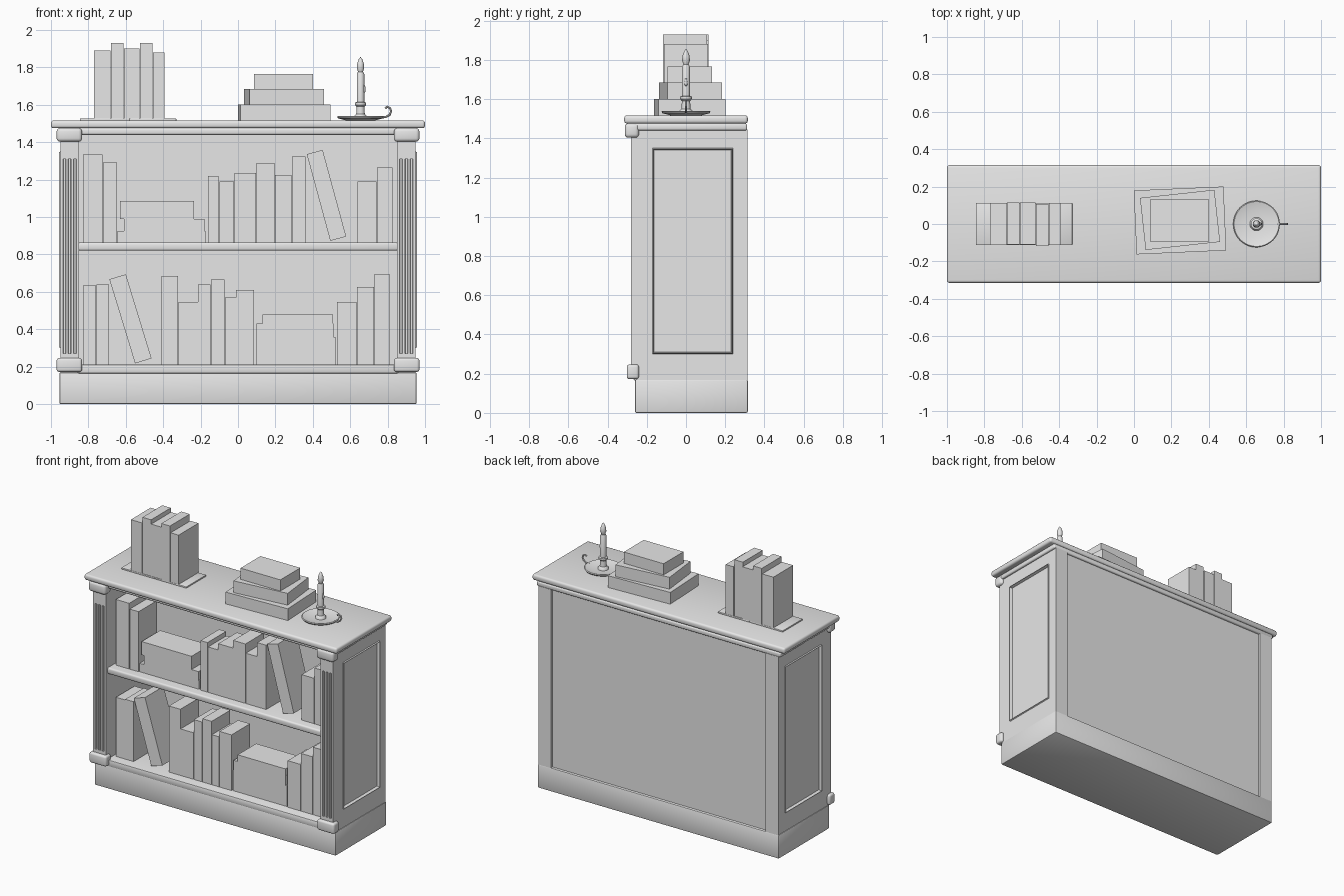
import bpy, bmesh, math
from mathutils import Matrix, Vector

if "Cube" in bpy.data.objects:
    bpy.data.objects.remove(bpy.data.objects["Cube"])

grey = bpy.data.materials.new("plain_grey")
grey.diffuse_color = (0.8, 0.8, 0.8, 1)
grey.use_nodes = True
grey.node_tree.nodes["Principled BSDF"].inputs["Base Color"].default_value = grey.diffuse_color


def finish(name, bm):
    bmesh.ops.recalc_face_normals(bm, faces=bm.faces[:])
    me = bpy.data.meshes.new(name)
    bm.to_mesh(me)
    bm.free()
    me.materials.append(grey)
    ob = bpy.data.objects.new(name, me)
    bpy.context.collection.objects.link(ob)
    return ob


def box_mesh(x0, x1, y0, y1, z0, z1, bevel=0.0, segs=2):
    bm = bmesh.new()
    bmesh.ops.create_cube(bm, size=1)
    for v in bm.verts:
        v.co = ((x0 + x1) / 2 + v.co.x * (x1 - x0),
                (y0 + y1) / 2 + v.co.y * (y1 - y0),
                (z0 + z1) / 2 + v.co.z * (z1 - z0))
    if bevel:
        bmesh.ops.bevel(bm, geom=bm.edges[:], offset=bevel, segments=segs,
                        profile=0.5, affect='EDGES')
    return bm


def box(name, *dims, bevel=0.0, segs=2):
    return finish(name, box_mesh(*dims, bevel=bevel, segs=segs))


def turned_box(name, center, size, axis, degrees):
    sx, sy, sz = (s / 2 for s in size)
    ob = box(name, -sx, sx, -sy, sy, -sz, sz)
    ob.matrix_world = Matrix.Translation(center) @ Matrix.Rotation(math.radians(degrees), 4, axis)
    return ob


def lathe(name, profile, x, y, steps=32):
    bm = bmesh.new()
    vs = [bm.verts.new((r, 0, z)) for r, z in profile]
    es = [bm.edges.new(p) for p in zip(vs, vs[1:])]
    bmesh.ops.spin(bm, geom=vs + es, cent=(0, 0, 0), axis=(0, 0, 1),
                   angle=2 * math.pi, steps=steps)
    bmesh.ops.remove_doubles(bm, verts=bm.verts[:], dist=0.0005)
    bmesh.ops.translate(bm, verts=bm.verts[:], vec=(x, y, 0))
    return finish(name, bm)


# cabinet carcass
box("plinth", -0.955, 0.955, -0.26, 0.315, 0, 0.17, bevel=0.008)
box("table_top", -1, 1, -0.315, 0.315, 1.475, 1.517, bevel=0.014, segs=3)
box("top_moulding", -0.965, 0.965, -0.272, 0.312, 1.44, 1.475, bevel=0.01, segs=3)
box("back_panel", -0.87, 0.87, 0.28, 0.297, 0.16, 1.45)
box("bottom_board", -0.86, 0.86, -0.268, 0.29, 0.165, 0.212, bevel=0.008)
box("middle_shelf", -0.86, 0.86, -0.26, 0.285, 0.82, 0.865, bevel=0.012, segs=3)


def side_wall(s):
    # outer face gets an inset, moulded panel
    bm = box_mesh(min(s * 0.85, s * 0.95), max(s * 0.85, s * 0.95), -0.255, 0.313, 0.165, 1.445)
    face = max(bm.faces, key=lambda f: s * f.calc_center_median().x)
    bm.normal_update()
    bmesh.ops.inset_individual(bm, faces=[face], thickness=0.08)
    for v in face.verts:
        v.co.y = -0.172 if v.co.y < 0 else 0.24
        v.co.z = 0.30 if v.co.z < 0.8 else 1.35
    for thick, depth in ((0.006, 0.008), (0.008, -0.02), (0.004, 0.0)):
        bmesh.ops.inset_individual(bm, faces=[face], thickness=thick, depth=depth)
    finish("side_wall", bm)


def fluted_pilaster(s):
    pts = [(-0.05, -0.24), (-0.05, -0.28)]
    for c in (-0.028, 0, 0.028):
        pts += [(c - 0.008, -0.28), (c - 0.005, -0.268), (c + 0.005, -0.268), (c + 0.008, -0.28)]
    pts += [(0.05, -0.28), (0.05, -0.24)]
    bm = bmesh.new()
    f = bm.faces.new([bm.verts.new((s * 0.9 + x, y, 0.24)) for x, y in pts])
    r = bmesh.ops.extrude_face_region(bm, geom=[f])
    bmesh.ops.translate(bm, vec=(0, 0, 1.17),
                        verts=[g for g in r["geom"] if isinstance(g, bmesh.types.BMVert)])
    finish("pilaster", bm)
    # solid ends of the flutes
    for z0, z1 in ((0.24, 0.27), (1.31, 1.41)):
        box("pilaster_end", s * 0.9 - 0.045, s * 0.9 + 0.045, -0.28, -0.25, z0, z1)


for s in (-1, 1):
    side_wall(s)
    fluted_pilaster(s)
    c = s * 0.902
    box("pilaster_cap", c - 0.068, c + 0.068, -0.312, -0.24, 1.403, 1.476, bevel=0.018, segs=3)
    box("pilaster_foot", c - 0.068, c + 0.068, -0.302, -0.24, 0.172, 0.247, bevel=0.014, segs=3)

# standing books: left, right, top
upper = [(-0.83, -0.725, 1.335), (-0.72, -0.65, 1.295), (-0.16, -0.105, 1.22),
         (-0.10, -0.022, 1.19), (-0.02, 0.095, 1.235), (0.098, 0.195, 1.29),
         (0.198, 0.285, 1.225), (0.288, 0.36, 1.325), (0.64, 0.74, 1.19), (0.743, 0.825, 1.265)]
lower = [(-0.83, -0.76, 0.635), (-0.757, -0.69, 0.64), (-0.41, -0.32, 0.685),
         (-0.318, -0.215, 0.545), (-0.213, -0.147, 0.64), (-0.145, -0.072, 0.665),
         (-0.07, -0.012, 0.57), (-0.01, 0.085, 0.61), (0.53, 0.633, 0.545),
         (0.636, 0.727, 0.625), (0.729, 0.81, 0.695)]
for row, z in ((upper, 0.865), (lower, 0.212)):
    for x0, x1, top in row:
        box("standing_book", x0, x1, -0.195, 0.015, z, top)

# leaning books
turned_box("leaning_book", (0.473, -0.09, 1.116), (0.088, 0.21, 0.48), 'Y', -15.2)
turned_box("leaning_book", (-0.575, -0.09, 0.456), (0.092, 0.21, 0.47), 'Y', -17)

# lying books on the shelves: left, right, bottom, top
for x0, x1, z0, z1 in ((-0.645, -0.175, 0.865, 0.925), (-0.61, -0.18, 0.925, 0.99),
                       (-0.63, -0.235, 0.99, 1.085), (0.095, 0.52, 0.212, 0.36),
                       (0.098, 0.51, 0.36, 0.43), (0.13, 0.508, 0.43, 0.478)):
    box("lying_book", x0, x1, -0.19, 0.02, z0, z1)

# book row on the top with bookend plates
edges = (-0.77, -0.68, -0.61, -0.525, -0.455, -0.39)
tops = (1.89, 1.93, 1.90, 1.93, 1.88)
shift = (0, 0.003, 0.002, -0.005, 0)
for x0, x1, top, dy in zip(edges, edges[1:], tops, shift):
    box("top_row_book", x0, x1 - 0.002, -0.112 + dy, 0.112 + dy, 1.527, top)
for x0, x1 in ((-0.845, -0.58), (-0.58, -0.33)):
    box("bookend_plate", x0, x1, -0.113, 0.113, 1.515, 1.527, bevel=0.003)

# stacked books on the top
turned_box("stacked_book", (0.246, 0.019, 1.558), (0.48, 0.342, 0.086), 'Z', 2.5)
turned_box("stacked_book", (0.246, 0.022, 1.643), (0.40, 0.28, 0.084), 'Z', 6.2)
turned_box("stacked_book", (0.243, 0.019, 1.725), (0.315, 0.225, 0.08), 'Z', 0)

# candle holder, candle and flame
cx = 0.655
lathe("candle_saucer", [(0, 1.516), (0.075, 1.516), (0.12, 1.528), (0.125, 1.536),
                        (0.12, 1.54), (0.075, 1.528), (0, 1.528)], cx, 0, 40)
lathe("candle_socket", [(0, 1.525), (0.036, 1.527), (0.033, 1.54), (0.023, 1.55), (0.021, 1.59),
                        (0.03, 1.6), (0.03, 1.612), (0.022, 1.615), (0, 1.615)], cx, 0)
lathe("candle", [(0, 1.6), (0.02, 1.6), (0.02, 1.765), (0.015, 1.775), (0, 1.773)], cx, 0, 24)
lathe("flame", [(0, 1.77), (0.012, 1.775), (0.02, 1.795), (0.018, 1.82),
                (0.009, 1.845), (0, 1.857)], cx, 0, 20)
lathe("wax_drip", [(0, 1.665), (0.006, 1.669), (0.008, 1.685), (0.004, 1.705), (0, 1.71)],
      cx + 0.02, 0, 12)

# curled handle, swept tube
path = [Vector((x, 0, z)) for x, z in ((0.765, 1.533), (0.79, 1.535), (0.81, 1.546),
                                       (0.819, 1.565), (0.813, 1.582), (0.797, 1.59), (0.787, 1.58))]
bm = bmesh.new()
rings = []
for i, p in enumerate(path):
    t = (path[min(i + 1, len(path) - 1)] - path[max(i - 1, 0)]).normalized()
    n = t.cross(Vector((0, 1, 0)))
    rings.append([bm.verts.new(p + 0.006 * (n * math.cos(a) + Vector((0, 1, 0)) * math.sin(a)))
                  for a in (k * math.pi / 4 for k in range(8))])
for a, b in zip(rings, rings[1:]):
    for k in range(8):
        bm.faces.new((a[k], a[(k + 1) % 8], b[(k + 1) % 8], b[k]))
bm.faces.new(rings[0])
bm.faces.new(rings[-1])
finish("handle", bm)

# smooth the rounded parts, keep edges sharp
for ob in bpy.context.scene.objects:
    ob.select_set(True)
    bpy.context.view_layer.objects.active = ob
bpy.ops.object.shade_smooth_by_angle(angle=math.radians(35))
